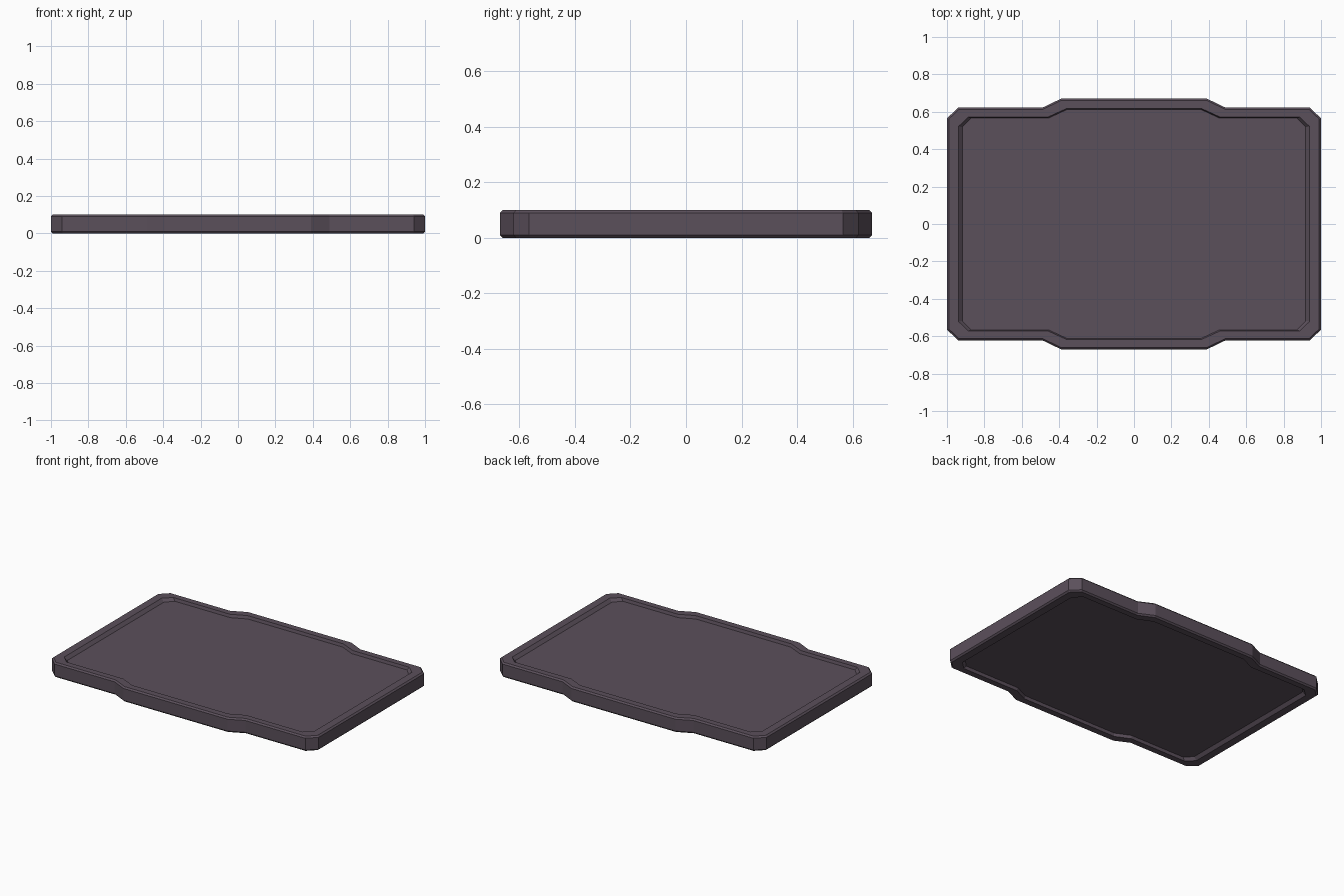
import bpy, bmesh

if "Cube" in bpy.data.objects:
    bpy.data.objects.remove(bpy.data.objects["Cube"])

def mirrored(quarter):
    """Full outline from the +x +y quarter, counter-clockwise."""
    q = quarter
    return (q + [(-x, y) for x, y in reversed(q)]
            + [(-x, -y) for x, y in q] + [(x, -y) for x, y in reversed(q)])

# Quarter outlines: outer wall, bevelled wall edge, recess lip, recess floor
outer = mirrored([(1, .565), (.94, .622), (.49, .622), (.39, .67)])
edge = mirrored([(.99, .561), (.936, .613), (.488, .613), (.388, .661)])
lip = mirrored([(.938, .522), (.885, .572), (.46, .572), (.36, .618)])
floor = mirrored([(.918, .518), (.87, .567), (.455, .567), (.356, .613)])

# Stacked rings from the bottom recess round the wall to the top recess
H, B, D = .1, .01, .02
stack = [(floor, D), (lip, 0), (edge, 0), (outer, B),
         (outer, H - B), (edge, H), (lip, H), (floor, H - D)]

bm = bmesh.new()
rings = [[bm.verts.new((x, y, z)) for x, y in pts] for pts, z in stack]
n = len(outer)
for a, b in zip(rings, rings[1:]):
    for i in range(n):
        j = (i + 1) % n
        bm.faces.new((a[i], a[j], b[j], b[i]))
bm.faces.new(list(reversed(rings[0])))
bm.faces.new(rings[-1])
bmesh.ops.recalc_face_normals(bm, faces=bm.faces)

mesh = bpy.data.meshes.new("tray_panel")
bm.to_mesh(mesh)
bm.free()
panel = bpy.data.objects.new("tray_panel", mesh)
bpy.context.collection.objects.link(panel)

mat = bpy.data.materials.new("dusky purple grey")
mat.diffuse_color = (.105, .08, .105, 1)
mat.use_nodes = True
mat.node_tree.nodes["Principled BSDF"].inputs["Base Color"].default_value = mat.diffuse_color
mesh.materials.append(mat)
